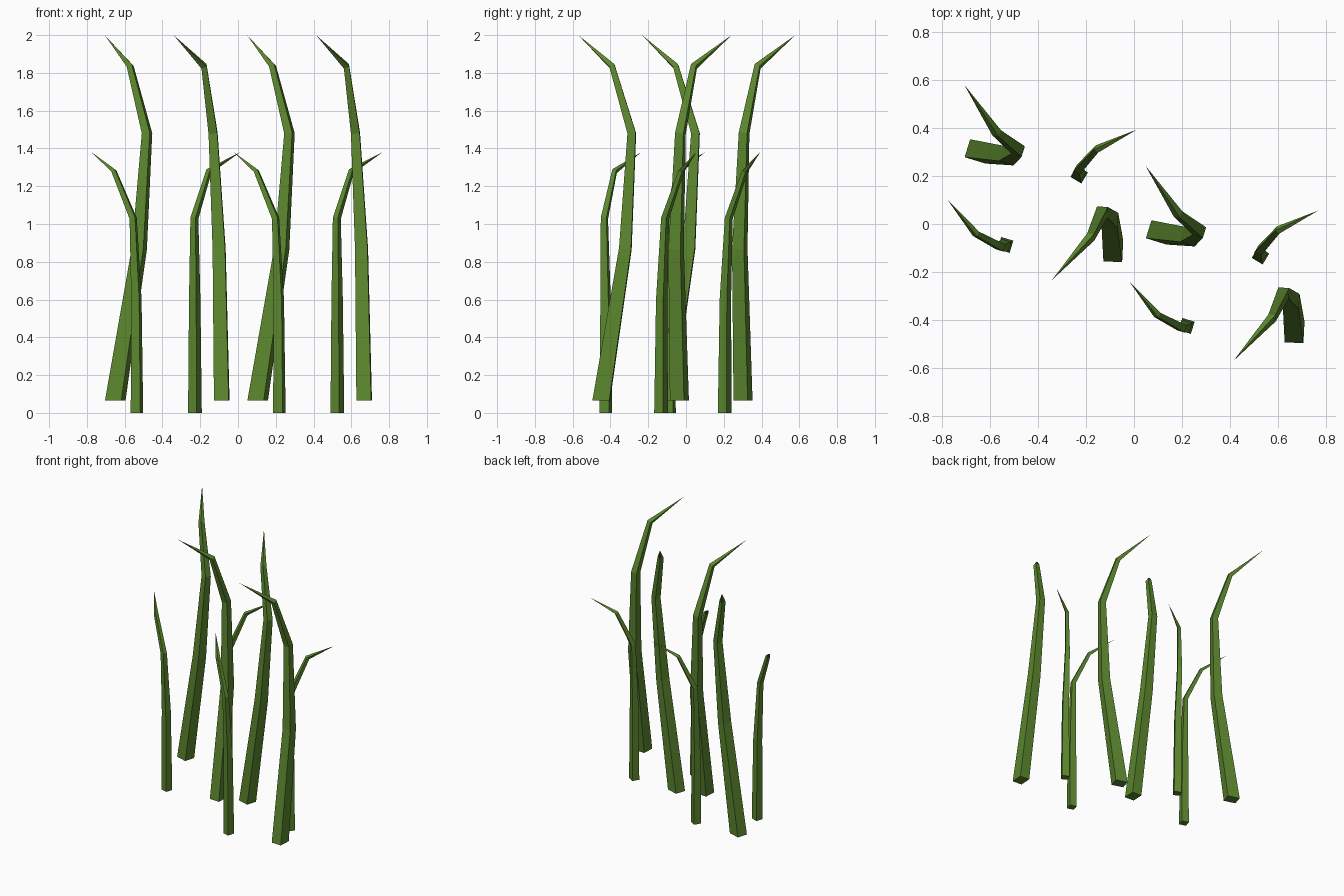
import bpy, bmesh
from math import radians
from mathutils import Matrix, Vector

if "Cube" in bpy.data.objects:
    bpy.data.objects.remove(bpy.data.objects["Cube"], do_unlink=True)

green = bpy.data.materials.new("grass green")
green.use_nodes = True
colour = (0.105, 0.24, 0.027, 1)
green.diffuse_color = colour
green.node_tree.nodes["Principled BSDF"].inputs["Base Color"].default_value = colour


def blade_mesh(name, path, sizes, twist):
    """Four-sided stalk swept along a bent path, tapering to a point."""
    pts = [Vector(p) for p in path]
    bm = bmesh.new()
    rings = []
    for i, (w, d) in enumerate(sizes):
        # each ring lies on the bisecting plane of its bend; the foot is level
        axis = Vector((0, 0, 1))
        if i:
            axis = (pts[i] - pts[i - 1]).normalized() + (pts[i + 1] - pts[i]).normalized()
        tilt = Vector((0, 0, 1)).rotation_difference(axis).to_matrix()
        spin = Matrix.Rotation(radians(twist), 3, "Z")
        corners = [(-1, -1), (1, -1), (1, 1), (-1, 1)]
        rings.append([bm.verts.new(pts[i] + tilt @ spin @ Vector((x * w / 2, y * d / 2, 0)))
                      for x, y in corners])
    tip = bm.verts.new(pts[-1])
    bm.faces.new(rings[0][::-1])
    for j in range(4):
        k = (j + 1) % 4
        for a, b in zip(rings, rings[1:]):
            bm.faces.new((a[j], a[k], b[k], b[j]))
        bm.faces.new((rings[-1][j], rings[-1][k], tip))
    bmesh.ops.recalc_face_normals(bm, faces=bm.faces)
    mesh = bpy.data.meshes.new(name)
    bm.to_mesh(mesh)
    bm.free()
    mesh.materials.append(green)
    return mesh


# Blade shapes, measured from the middle of the foot
tall = blade_mesh(
    "tall_blade",
    [(0, 0, 0.065), (-0.014, 0.128, 0.87), (-0.046, 0.162, 1.48),
     (-0.094, 0.058, 1.835), (-0.255, -0.121, 2)],
    [(0.078, 0.09), (0.066, 0.064), (0.046, 0.044), (0.03, 0.03)], -3)
short = blade_mesh(
    "short_blade",
    [(0, 0, 0), (-0.003, -0.002, 0.6), (-0.02, -0.008, 1.03),
     (-0.122, 0.046, 1.28), (-0.24, 0.187, 1.38)],
    [(0.053, 0.053), (0.044, 0.044), (0.031, 0.031), (0.023, 0.023)], -17)

# Each clump: blades with foot position and turn
clump = [
    ("tall_blade_back", tall, -0.65, 0.302, -104),
    ("tall_blade_front", tall, -0.086, -0.112, 0),
    ("short_blade_left", short, -0.535, -0.087, 0),
    ("short_blade_right", short, -0.228, 0.205, -104),
]
for side, dx, dy in (("first", 0, 0), ("second", 0.754, -0.337)):
    for name, mesh, x, y, turn in clump:
        ob = bpy.data.objects.new(f"{side}_clump_{name}", mesh)
        ob.location = (x + dx, y + dy, 0)
        ob.rotation_euler.z = radians(turn)
        bpy.context.collection.objects.link(ob)
